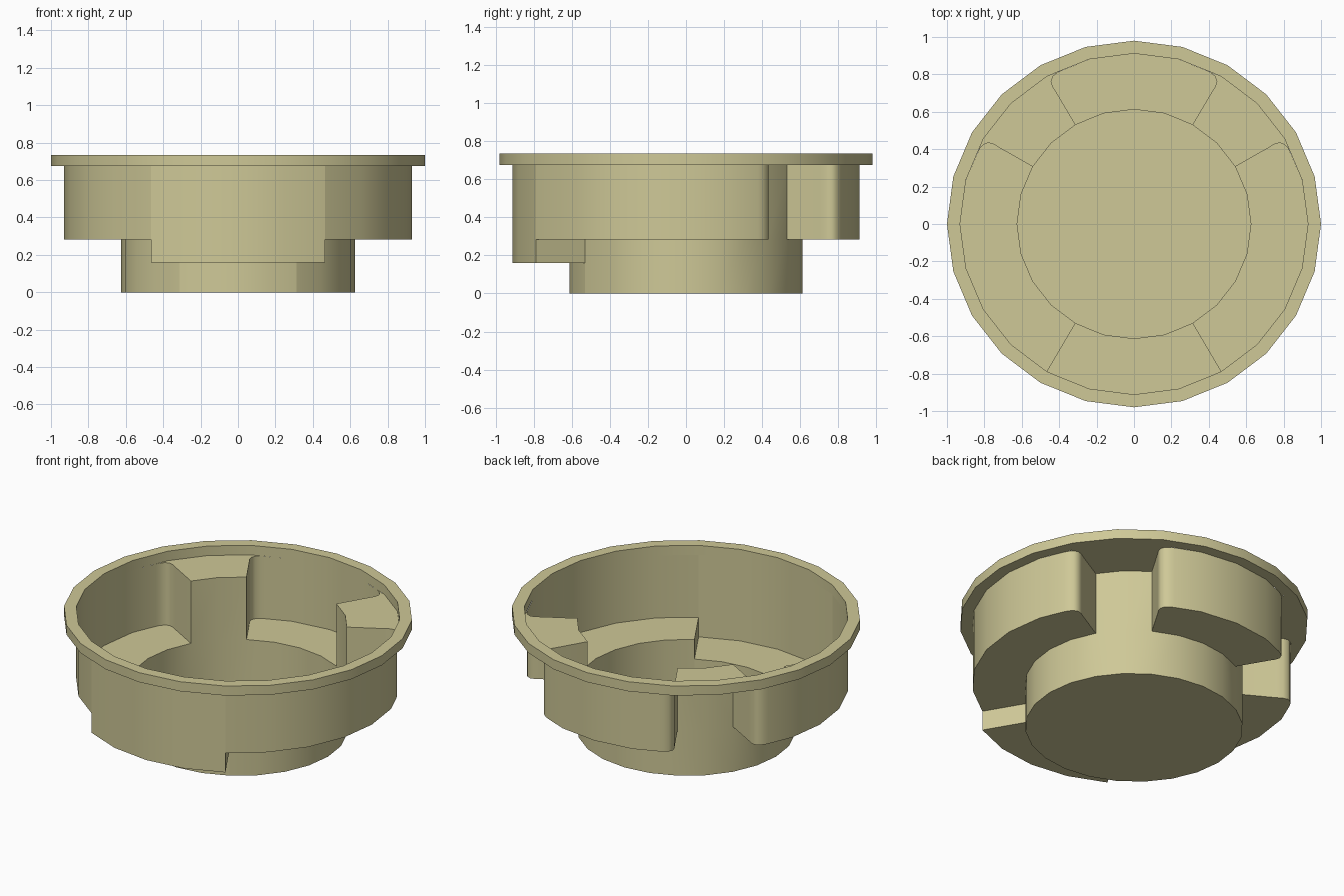
import bpy, bmesh, math

if "Cube" in bpy.data.objects:
    bpy.data.objects.remove(bpy.data.objects["Cube"])

R_IN, R_OUT, R_RIM = 0.625, 0.93, 1.0
Z_LOW, Z_LEDGE, Z_RIM, Z_TOP = 0.16, 0.283, 0.675, 0.735
YS = 0.98  # slightly flattened front to back

def pt(r, deg):
    a = math.radians(deg)
    return (r * math.cos(a), r * math.sin(a))

bm = bmesh.new()

def face(points):
    return bm.faces.new([bm.verts.new((x, y * YS, z)) for x, y, z in points])

def flat(outline, z, s=1):
    return face([(s * x, y, z) for x, y in outline])

def wall(path, z0, z1, s=1):
    for (ax, ay), (bx, by) in zip(path, path[1:]):
        face([(s * ax, ay, z0), (s * bx, by, z0), (s * bx, by, z1), (s * ax, ay, z1)])

# Rounded lobe corner beside each back notch, and its reflection about 45 degrees
corner = [(0.72, 0.416), (0.75, 0.435), (0.78, 0.443),
          (0.805, 0.433), (0.825, 0.41), (0.837, 0.387)]
corner_b = [(y, x) for x, y in corner]

for s in (1, -1):
    for a in range(-90, 90, 15):
        b = a + 15
        i0, i1, o0, o1 = pt(R_IN, a), pt(R_IN, b), pt(R_OUT, a), pt(R_OUT, b)
        r0, r1 = pt(R_RIM, a), pt(R_RIM, b)
        # Rim: inner lip, outer edge, top and underside
        wall([o0, o1], Z_RIM, Z_TOP, s)
        wall([r0, r1], Z_RIM, Z_TOP, s)
        for z in (Z_RIM, Z_TOP):
            flat([o0, r0, r1, o1], z, s)
        # Notch: only the inner drum wall, full height
        if 30 <= a < 60:
            wall([i0, i1], 0, Z_LEDGE, s)
            wall([i0, i1], Z_LEDGE, Z_RIM, s)
            continue
        level = Z_LOW if a < -60 else Z_LEDGE
        wall([i0, i1], 0, level, s)
        if a == 15:
            path = [o0] + corner[::-1] + [i1]
        elif a == 60:
            path = [i0] + corner_b + [o1]
        else:
            path = [o0, o1]
        wall(path, level, Z_RIM, s)
        outline = [i0] + [p for p in path if p not in (i0, i1)] + [i1]
        flat(outline, level, s)
    # Step between low front ledge and side ledge
    wall([pt(R_IN, -60), pt(R_OUT, -60)], Z_LOW, Z_LEDGE, s)
    # Notch ceiling
    flat([pt(R_IN, d) for d in (30, 45, 60)] + corner_b
         + [pt(R_OUT, d) for d in (60, 45, 30)] + corner[::-1], Z_RIM, s)

# Floor
flat([pt(R_IN, d) for d in range(0, 360, 15)], 0)

bmesh.ops.remove_doubles(bm, verts=bm.verts, dist=0.0005)
bmesh.ops.recalc_face_normals(bm, faces=bm.faces)

mesh = bpy.data.meshes.new("stepped_cup")
bm.to_mesh(mesh)
bm.free()
cup = bpy.data.objects.new("stepped_cup", mesh)
bpy.context.collection.objects.link(cup)

mat = bpy.data.materials.new("pale_khaki")
mat.diffuse_color = (0.62, 0.58, 0.31, 1)
mat.use_nodes = True
mat.node_tree.nodes["Principled BSDF"].inputs["Base Color"].default_value = mat.diffuse_color
mesh.materials.append(mat)

bpy.context.view_layer.objects.active = cup
cup.select_set(True)
bpy.ops.object.shade_smooth_by_angle(angle=math.radians(40))
